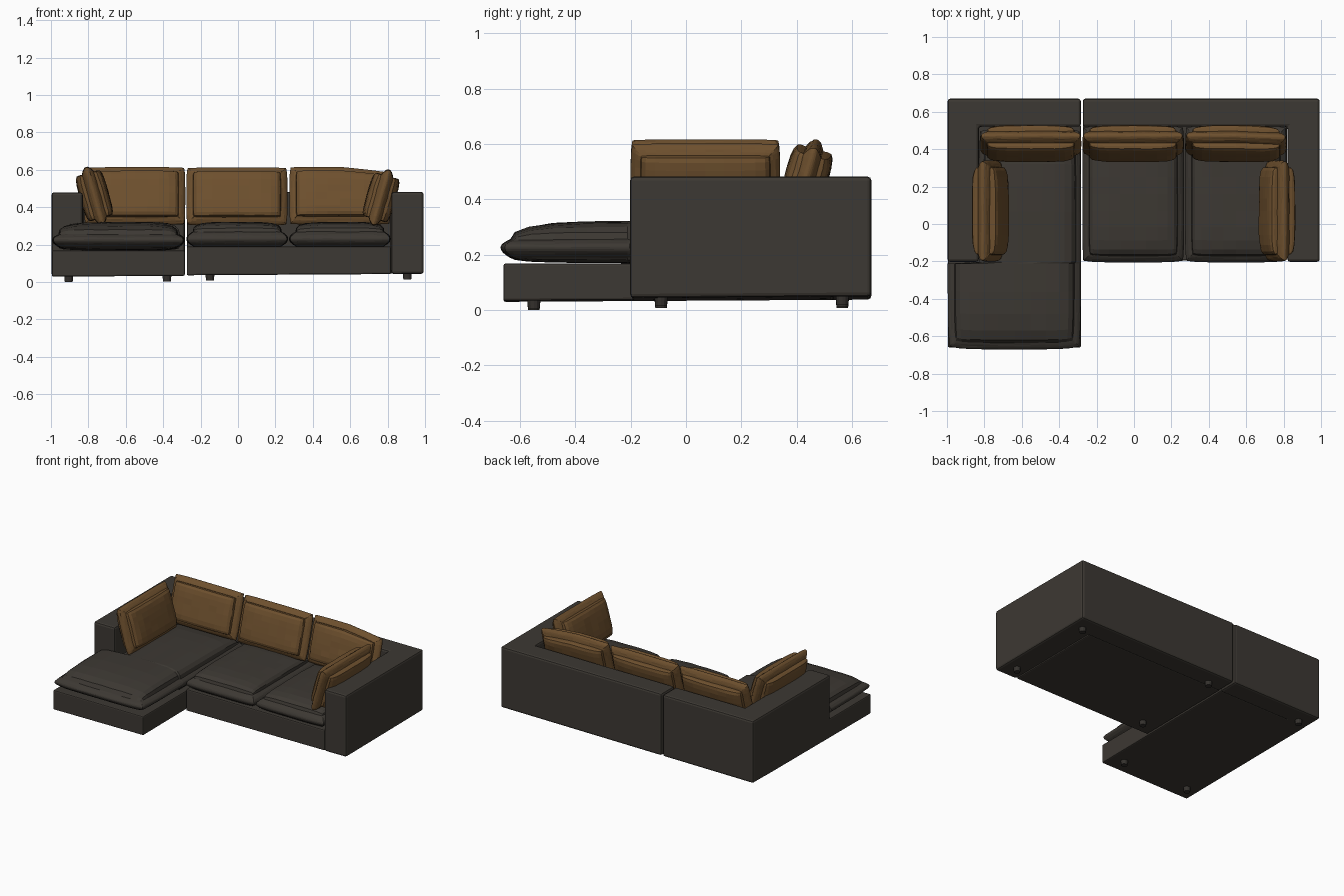
import bpy, bmesh, math, random
from mathutils import Matrix

if "Cube" in bpy.data.objects:
    bpy.data.objects.remove(bpy.data.objects["Cube"])

random.seed(4)


def material(name, rgb):
    m = bpy.data.materials.new(name)
    m.diffuse_color = (*rgb, 1)
    m.use_nodes = True
    m.node_tree.nodes["Principled BSDF"].inputs["Base Color"].default_value = m.diffuse_color
    return m


FABRIC = material("charcoal fabric", (0.046, 0.040, 0.033))
TAN = material("tan fabric", (0.155, 0.080, 0.027))
LEG = material("dark leg", (0.035, 0.031, 0.027))


def floor(x, y):
    # the undersides rise very slightly toward the back right
    return 0.029 + 0.006 * (x + 1) + 0.006 * (y + 0.67)


def finish(bm, name, mat):
    bmesh.ops.recalc_face_normals(bm, faces=bm.faces)
    me = bpy.data.meshes.new(name)
    bm.to_mesh(me)
    bm.free()
    me.materials.append(mat)
    ob = bpy.data.objects.new(name, me)
    bpy.context.collection.objects.link(ob)
    return ob


def prism(name, outline, top, bevel):
    """Footprint outline raised from the underside to a flat top."""
    bm = bmesh.new()
    low = [bm.verts.new((x, y, floor(x, y))) for x, y in outline]
    high = [bm.verts.new((x, y, top)) for x, y in outline]
    bm.faces.new(low)
    bm.faces.new(high)
    n = len(outline)
    for i in range(n):
        j = (i + 1) % n
        bm.faces.new((low[i], low[j], high[j], high[i]))
    ob = finish(bm, name, FABRIC)
    mod = ob.modifiers.new("soft edges", 'BEVEL')
    mod.width, mod.segments = bevel, 2
    return ob


def rect(x0, x1, y0, y1):
    return [(x0, y0), (x1, y0), (x1, y1), (x0, y1)]


def cushion(name, size, matrix, mat, edge, under=1.0, shape=None):
    """Puffed box: thick in the middle, 'edge' is the share of thickness at the rim."""
    bm = bmesh.new()
    bmesh.ops.create_cube(bm, size=2)
    bmesh.ops.subdivide_edges(bm, edges=bm.edges[:], cuts=11, use_grid_fill=True)
    w, d, h = (s / 2 for s in size)
    for v in bm.verts:
        u, t, z = v.co
        u, t = 1.5 * u - 0.5 * u ** 3, 1.5 * t - 0.5 * t ** 3
        puff = edge + (1 - edge) * math.sqrt(max(0, (1 - u ** 4) * (1 - t ** 4)))
        if z < 0:
            puff = 1 + (puff - 1) * under
        inset = 0.035 * z * z
        x = u * (w * (1 - 0.025 * t ** 6) - inset * abs(u) ** 5)
        y = t * (d * (1 - 0.025 * u ** 6) - inset * abs(t) ** 5)
        zz = z * h * puff + random.uniform(-0.0015, 0.0015)
        v.co = shape(x, y, zz, t) if shape else (x, y, zz)
    bm.transform(matrix)
    return finish(bm, name, mat)


def pillow(name, x, y, z, turn, height=0.32, droop=0.0):
    """Loose back pillow leaning against the frame."""
    mtx = (Matrix.Translation((x, y, z)) @ Matrix.Rotation(math.radians(turn), 4, 'Z')
           @ Matrix.Rotation(math.radians(74), 4, 'X'))

    def shape(px, py, pz, t):
        return (px, py - droop * max(0, t) * max(0, px / 0.27), pz)
    cushion(name, (0.54, height, 0.155), mtx, TAN, 0.42, shape=shape)


# Chaise module: low base and tall corner frame
prism("chaise_base", rect(-0.995, -0.284, -0.66, 0.53), 0.168, 0.008)
prism("left_corner_frame", [(-0.997, -0.202), (-0.83, -0.202), (-0.83, 0.52),
                            (-0.284, 0.52), (-0.284, 0.67), (-0.997, 0.67)], 0.48, 0.014)

# Two-seat module: base and tall corner frame
prism("seat_base", rect(-0.274, 0.818, -0.195, 0.53), 0.19, 0.008)
prism("right_corner_frame", [(-0.274, 0.52), (0.82, 0.52), (0.82, -0.202), (0.993, -0.202),
                             (0.993, 0.67), (-0.274, 0.67)], 0.482, 0.014)


# Chaise cushion, notched around the left arm
def notch(x, y, z, t):
    wy = y - 0.08
    if t > -0.3:
        if t < -0.1:
            wy = -0.212
        else:
            wy = -0.203 if t < 0.05 else wy
            x = -0.285 + 0.64 + (x - 0.355) * 0.765
    if z < 0:
        z *= 0.6
    return (x, wy, z)


cushion("chaise_cushion", (0.712, 1.18, 0.19), Matrix.Translation((-0.64, 0, 0.226)),
        FABRIC, 0.3, 0.5, notch)

# Seat cushions
for name, x in (("middle_seat_cushion", -0.004), ("right_seat_cushion", 0.545)):
    cushion(name, (0.545, 0.73, 0.18), Matrix.Translation((x, 0.16, 0.231)), FABRIC, 0.42, 0.5,
            lambda x, y, z, t: (x, y, z * (0.6 if z < 0 else 1)))

# Back pillows and side pillows
pillow("left_back_pillow", -0.552, 0.43, 0.46, 0)
pillow("middle_back_pillow", -0.006, 0.43, 0.458, 0)
pillow("right_back_pillow", 0.545, 0.43, 0.462, 0, droop=0.03)
pillow("left_side_pillow", -0.768, 0.07, 0.462, 90)
pillow("right_side_pillow", 0.765, 0.07, 0.452, -90, 0.31)

# Small round legs
for i, (x, y) in enumerate([(-0.905, -0.55), (-0.38, -0.55), (-0.905, 0.565), (-0.15, -0.09),
                            (0.905, -0.09), (-0.15, 0.565), (0.905, 0.565)]):
    bm = bmesh.new()
    bmesh.ops.create_cone(bm, cap_ends=True, segments=12, radius1=0.021, radius2=0.025,
                          depth=0.045)
    bm.transform(Matrix.Translation((x, y, floor(x, y) - 0.0075)))
    finish(bm, f"leg_{i + 1}", LEG)
